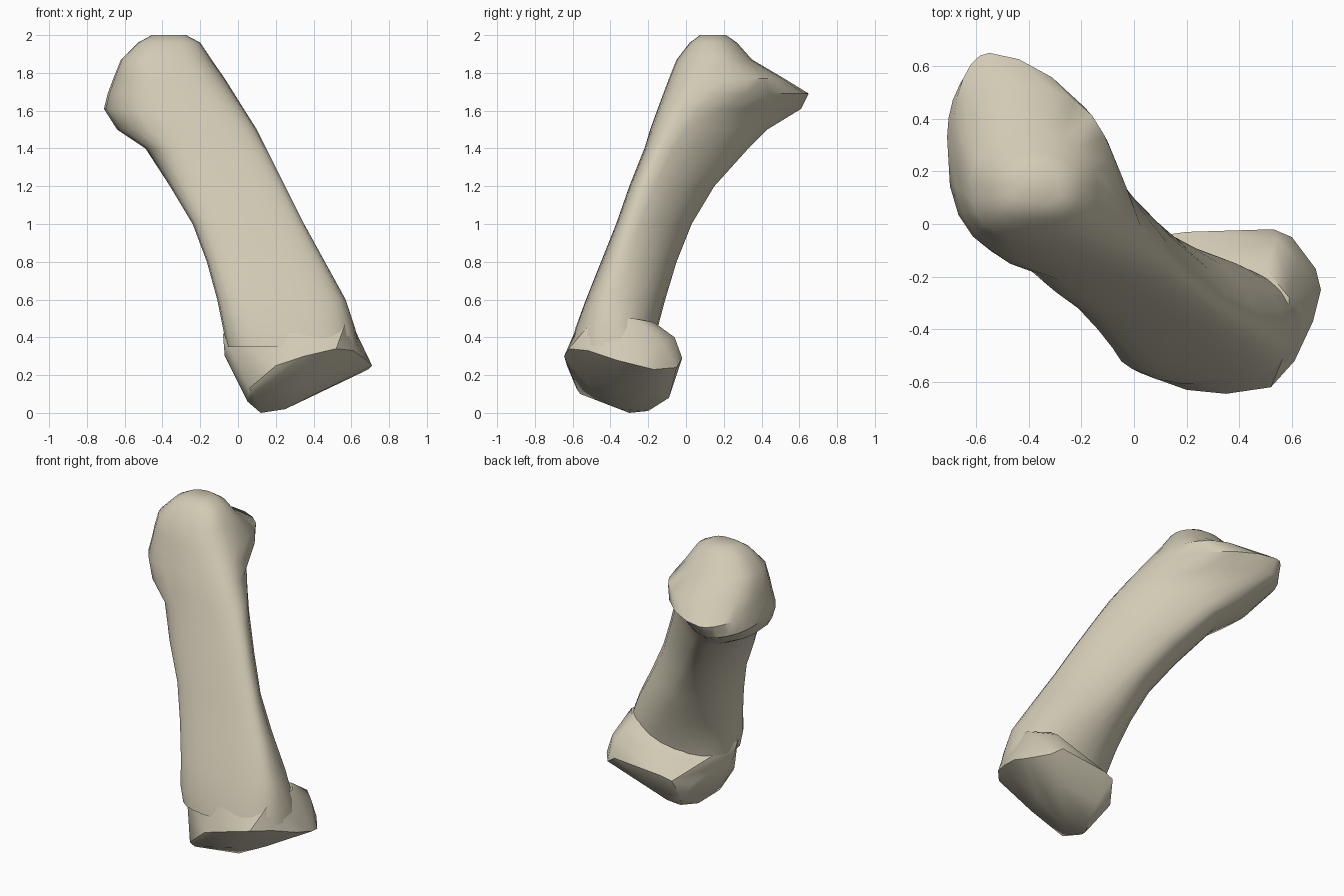
import bpy, bmesh
from math import cos, sin, pi, radians
from mathutils import Vector

if "Cube" in bpy.data.objects:
    bpy.data.objects.remove(bpy.data.objects["Cube"])

# One flat colour for the whole bone
bone = bpy.data.materials.new("bone_beige")
bone.use_nodes = True
bone.diffuse_color = (0.64, 0.59, 0.46, 1)
bone.node_tree.nodes["Principled BSDF"].inputs["Base Color"].default_value = bone.diffuse_color

# Each level: height, the outermost points (x, y) at -x, front, +x and back,
# then the fullness of the rear quarter on the +x side (lower is fuller)
LEVELS = [
    (.35, -.06, -.4, .32, -.61, .64, -.33, .3, -.17, 1),
    (.45, -.08, -.42, .25, -.585, .62, -.37, .28, -.15, 1),
    (.6, -.11, -.38, .2, -.53, .57, -.4, .2, -.11, 1),
    (.8, -.165, -.32, .12, -.45, .46, -.35, .08, -.05, 1.2),
    (1, -.24, -.24, .05, -.37, .35, -.29, -.03, .03, 1.4),
    (1.2, -.36, -.12, -.05, -.3, .25, -.22, -.17, .15, 1.4),
    (1.4, -.49, .08, -.15, -.22, .15, -.13, -.33, .33, 1.5),
    (1.5, -.64, .22, -.2, -.19, .1, -.07, -.45, .43, 1.5),
    (1.61, -.71, .33, -.26, -.15, .03, -.02, -.55, .61, 1.5),
    (1.69, -.69, .32, -.3, -.12, -.02, .04, -.55, .65, 1.15),
    (1.77, -.66, .25, -.34, -.09, -.07, .1, -.42, .52, .85),
    (1.87, -.62, .17, -.38, -.05, -.14, .15, -.4, .35, 1),
    (1.96, -.53, .15, -.38, .02, -.2, .14, -.36, .27, 1),
]
STEPS = 6    # points in each quarter of a section
FRONT = .7   # fullness of the flat-fronted quarters


def section(level):
    """Closed outline of four superellipse quarters through the outermost points."""
    z, ax, ay, fx, fy, bx, by, cx, cy, rear = level
    quarters = [((ax, ay), (fx, fy), FRONT, False), ((bx, by), (fx, fy), FRONT, True),
                ((bx, by), (cx, cy), rear, False), ((ax, ay), (cx, cy), 1, True)]
    points = []
    for side, end, power, backwards in quarters:
        for i in range(STEPS):
            t = (STEPS - i if backwards else i) / STEPS * pi / 2
            x = end[0] + (side[0] - end[0]) * max(cos(t), 0) ** power
            y = side[1] + (end[1] - side[1]) * max(sin(t), 0) ** power
            points.append(Vector((x, y, z)))
    return points


def finish(name, bm):
    """Turn the mesh into a bone-coloured object with smooth shading and sharp rims."""
    bmesh.ops.recalc_face_normals(bm, faces=bm.faces)
    mesh = bpy.data.meshes.new(name)
    bm.to_mesh(mesh)
    bm.free()
    mesh.materials.append(bone)
    obj = bpy.data.objects.new(name, mesh)
    bpy.context.collection.objects.link(obj)
    bpy.ops.object.select_all(action="DESELECT")
    obj.select_set(True)
    bpy.context.view_layer.objects.active = obj
    bpy.ops.object.shade_smooth_by_angle(angle=radians(38))


def bridge(bm, low, high):
    for i in range(len(low)):
        j = (i + 1) % len(low)
        bm.faces.new((low[i], low[j], high[j], high[i]))


# Shaft with its flared upper end, closed above by a shallow dome
bm = bmesh.new()
rings = [[bm.verts.new(p) for p in section(level)] for level in LEVELS]
for low, high in zip(rings, rings[1:]):
    bridge(bm, low, high)
top = rings[-1]
centre = sum((v.co for v in top), Vector()) / len(top)
inner = [bm.verts.new((*centre.lerp(v.co, .55).xy, 2)) for v in top]
bridge(bm, top, inner)
bm.faces.new(inner)
bm.faces.new(rings[0])
finish("bone_shaft", bm)

# Lower head: a faceted hull around the foot of the shaft
RIM = [(.06, -.58, .13), (.2, -.63, .25), (.35, -.645, .3), (.52, -.62, .34),
       (.61, -.52, .33), (.68, -.37, .28), (.71, -.25, .25), (.69, -.17, .23),
       (.6, -.05, .24), (.53, -.02, .29), (.2, -.03, .26), (.13, -.04, .24)]
UNDERSIDE = [(.08, -.56, .1), (.05, -.42, .06), (.12, -.3, 0), (.18, -.2, .01),
             (.25, -.35, .02), (.2, -.09, .08), (.1, -.1, .1), (.45, -.35, .12),
             (.45, -.15, .13), (.35, -.52, .15)]
INNER_SIDE = [(-.07, -.38, .3), (0, -.35, .2), (0, -.5, .2), (-.08, -.42, .42),
              (.06, -.16, .2), (.1, -.16, .32)]
SHOULDER = [(.54, -.06, .4), (.62, -.13, .38), (.5, -.17, .48), (.59, -.28, .5),
            (.2, -.14, .36), (.57, -.5, .48), (.25, -.58, .45)]
bm = bmesh.new()
for p in RIM + UNDERSIDE + INNER_SIDE + SHOULDER:
    bm.verts.new(p)
hull = bmesh.ops.convex_hull(bm, input=bm.verts)
bmesh.ops.delete(bm, geom=hull["geom_interior"], context="VERTS")
finish("lower_head", bm)
